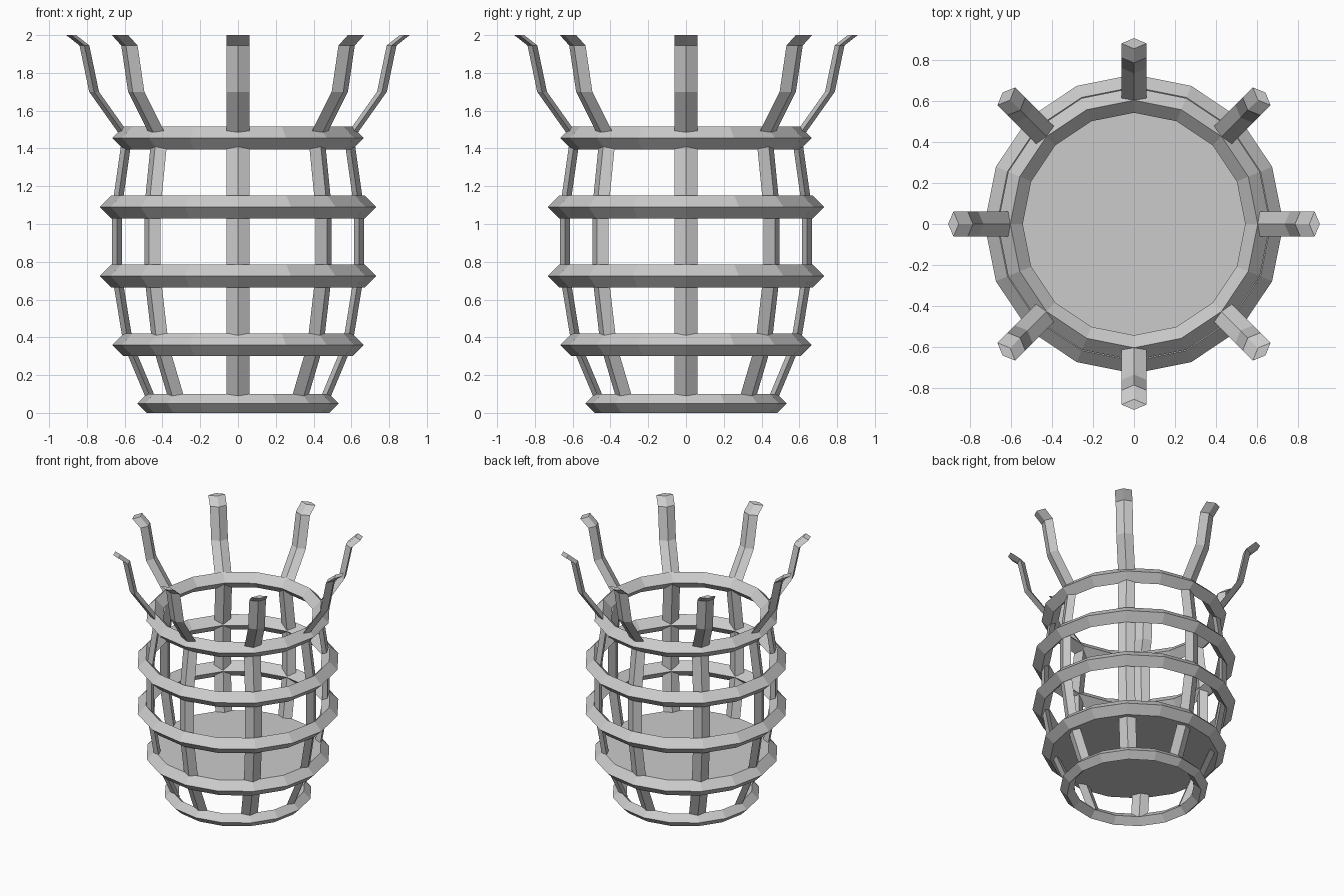
import bpy, bmesh, math

cube = bpy.data.objects.get("Cube")
if cube:
    bpy.data.objects.remove(cube, do_unlink=True)

# Single grey material
grey = bpy.data.materials.new("plain_grey")
grey.use_nodes = True
colour = (0.6, 0.6, 0.6, 1)
grey.diffuse_color = colour
grey.node_tree.nodes["Principled BSDF"].inputs["Base Color"].default_value = colour


def finish(bm, name):
    bmesh.ops.recalc_face_normals(bm, faces=bm.faces)
    mesh = bpy.data.meshes.new(name)
    bm.to_mesh(mesh)
    bm.free()
    mesh.materials.append(grey)
    obj = bpy.data.objects.new(name, mesh)
    bpy.context.collection.objects.link(obj)
    return obj


def hoop(name, z, radius, half, solid=False, sides=16):
    """Diamond-section hoop; a solid one is closed into a disc."""
    profile = [(radius, z - half), (radius + half, z), (radius, z + half)]
    if not solid:
        profile.append((radius - half, z))
    bm = bmesh.new()
    loops = []
    for r, h in profile:
        loops.append([bm.verts.new((r * math.cos(math.tau * i / sides),
                                    r * math.sin(math.tau * i / sides), h))
                      for i in range(sides)])
    pairs = list(zip(loops, loops[1:]))
    if solid:
        bm.faces.new(loops[0])
        bm.faces.new(loops[-1])
    else:
        pairs.append((loops[-1], loops[0]))
    for a, b in pairs:
        for i in range(sides):
            j = (i + 1) % sides
            bm.faces.new((a[i], a[j], b[j], b[i]))
    return finish(bm, name)


def stave(name, path, angle, depth=0.026, width=0.061):
    """Flattened diamond bar following (radius, height) points."""
    c, s = math.cos(angle), math.sin(angle)
    bm = bmesh.new()
    loops = []
    for r, z in path:
        corners = [(r + depth, 0), (r, width), (r - depth, 0), (r, -width)]
        loops.append([bm.verts.new((u * c - v * s, u * s + v * c, z))
                      for u, v in corners])
    bm.faces.new(loops[0])
    bm.faces.new(loops[-1])
    for a, b in zip(loops, loops[1:]):
        for i in range(4):
            j = (i + 1) % 4
            bm.faces.new((a[i], a[j], b[j], b[i]))
    return finish(bm, name)


# Hoops and the floor that fills the second one
hoop("base_hoop", 0.05, 0.483, 0.05)
hoop("floor_hoop", 0.36, 0.605, 0.06, solid=True)
hoop("lower_belly_hoop", 0.725, 0.67, 0.061)
hoop("upper_belly_hoop", 1.09, 0.67, 0.061)
hoop("rim_hoop", 1.455, 0.605, 0.061)

# Eight bent staves with flared tips
stave_path = [(0.45, 0.05), (0.58, 0.36), (0.64, 0.725), (0.64, 1.09),
              (0.588, 1.455), (0.762, 1.7), (0.813, 1.945), (0.883, 2.0)]
for n in range(8):
    stave(f"stave_{n + 1}", stave_path, n * math.tau / 8)
